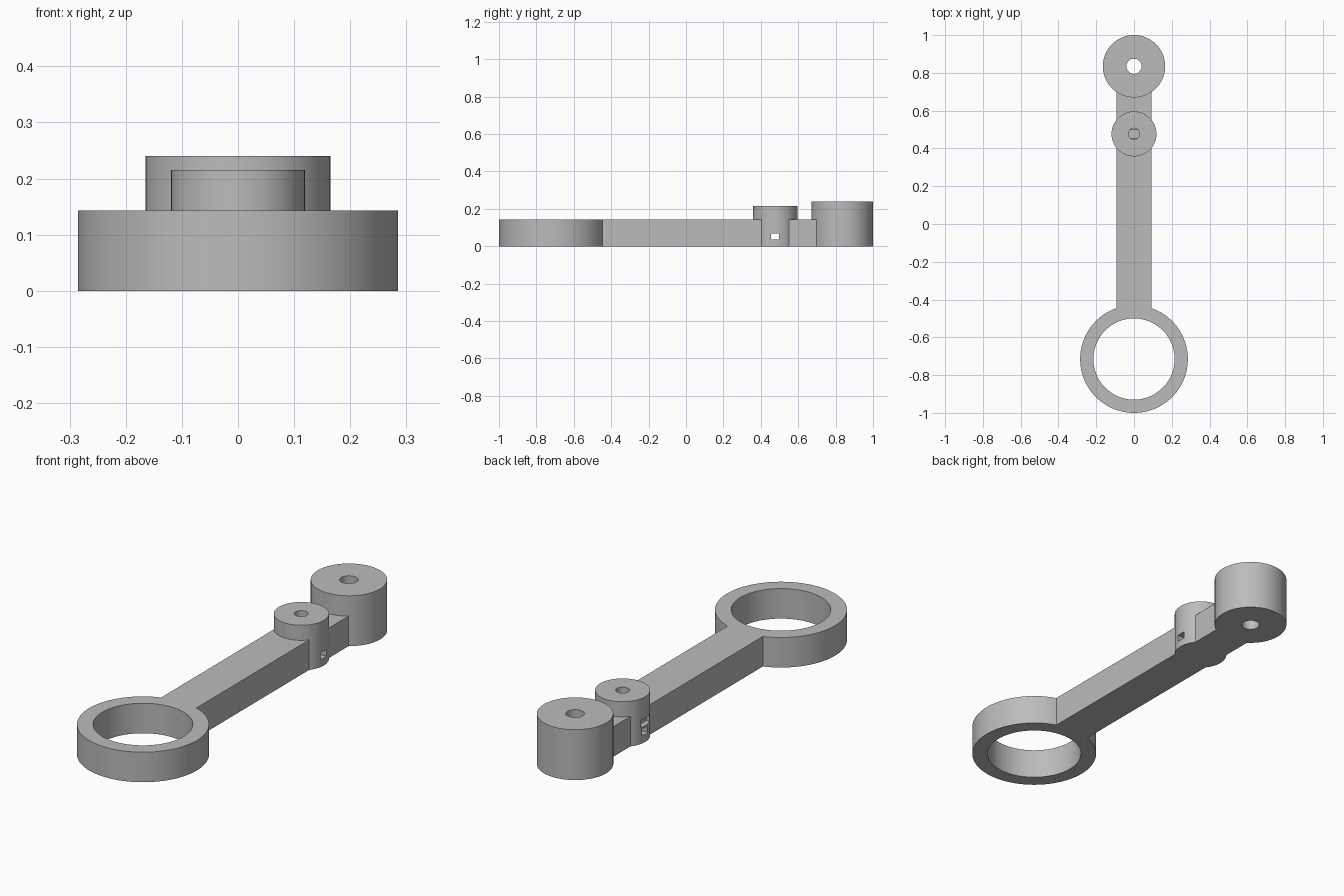
import bpy

cube = bpy.data.objects.get("Cube")
if cube:
    bpy.data.objects.remove(cube, do_unlink=True)

grey = bpy.data.materials.new("plain grey")
grey.use_nodes = True
grey.diffuse_color = (0.5, 0.5, 0.5, 1)
grey.node_tree.nodes["Principled BSDF"].inputs["Base Color"].default_value = (0.5, 0.5, 0.5, 1)


def cylinder(name, y, radius, bottom, top, sides=96):
    bpy.ops.mesh.primitive_cylinder_add(vertices=sides, radius=radius, depth=top - bottom,
                                        location=(0, y, (bottom + top) / 2))
    ob = bpy.context.object
    ob.name = name
    ob.data.materials.append(grey)
    return ob


def box(name, low, high):
    bpy.ops.mesh.primitive_cube_add(size=1, location=[(a + b) / 2 for a, b in zip(low, high)])
    ob = bpy.context.object
    ob.name = name
    ob.scale = [b - a for a, b in zip(low, high)]
    bpy.ops.object.transform_apply(location=False, rotation=False, scale=True)
    ob.data.materials.append(grey)
    return ob


def combine(body, other, operation):
    mod = body.modifiers.new(other.name, 'BOOLEAN')
    mod.object, mod.operation, mod.solver = other, operation, 'EXACT'
    bpy.context.view_layer.objects.active = body
    bpy.ops.object.modifier_apply(modifier=mod.name)
    bpy.data.objects.remove(other, do_unlink=True)


# Solid parts of the arm
ring_y, pivot_y, boss_y = -0.715, 0.835, 0.477
arm = box("lever_arm", (-0.093, -0.47, 0), (0.093, 0.72, 0.143))
for part in (cylinder("ring", ring_y, 0.285, 0, 0.143, 128),
             cylinder("end_boss", pivot_y, 0.165, 0, 0.24),
             cylinder("middle_boss", boss_y, 0.119, 0, 0.215)):
    combine(arm, part, 'UNION')

# Bores, blind hole, cross passage and side notch
for cutter in (cylinder("ring_bore", ring_y, 0.215, -0.1, 0.3, 128),
               cylinder("end_bore", pivot_y, 0.04, -0.1, 0.4, 48),
               cylinder("middle_hole", boss_y, 0.03, 0.045, 0.4, 48),
               box("cross_passage", (-0.3, 0.455, 0.036), (0.3, 0.497, 0.069)),
               box("side_notch", (-0.3, 0.43, 0.078), (-0.094, 0.505, 0.112))):
    combine(arm, cutter, 'DIFFERENCE')

# Smooth round walls with sharp rims
bpy.ops.object.select_all(action='DESELECT')
arm.select_set(True)
bpy.context.view_layer.objects.active = arm
bpy.ops.object.shade_smooth_by_angle(angle=0.5)
